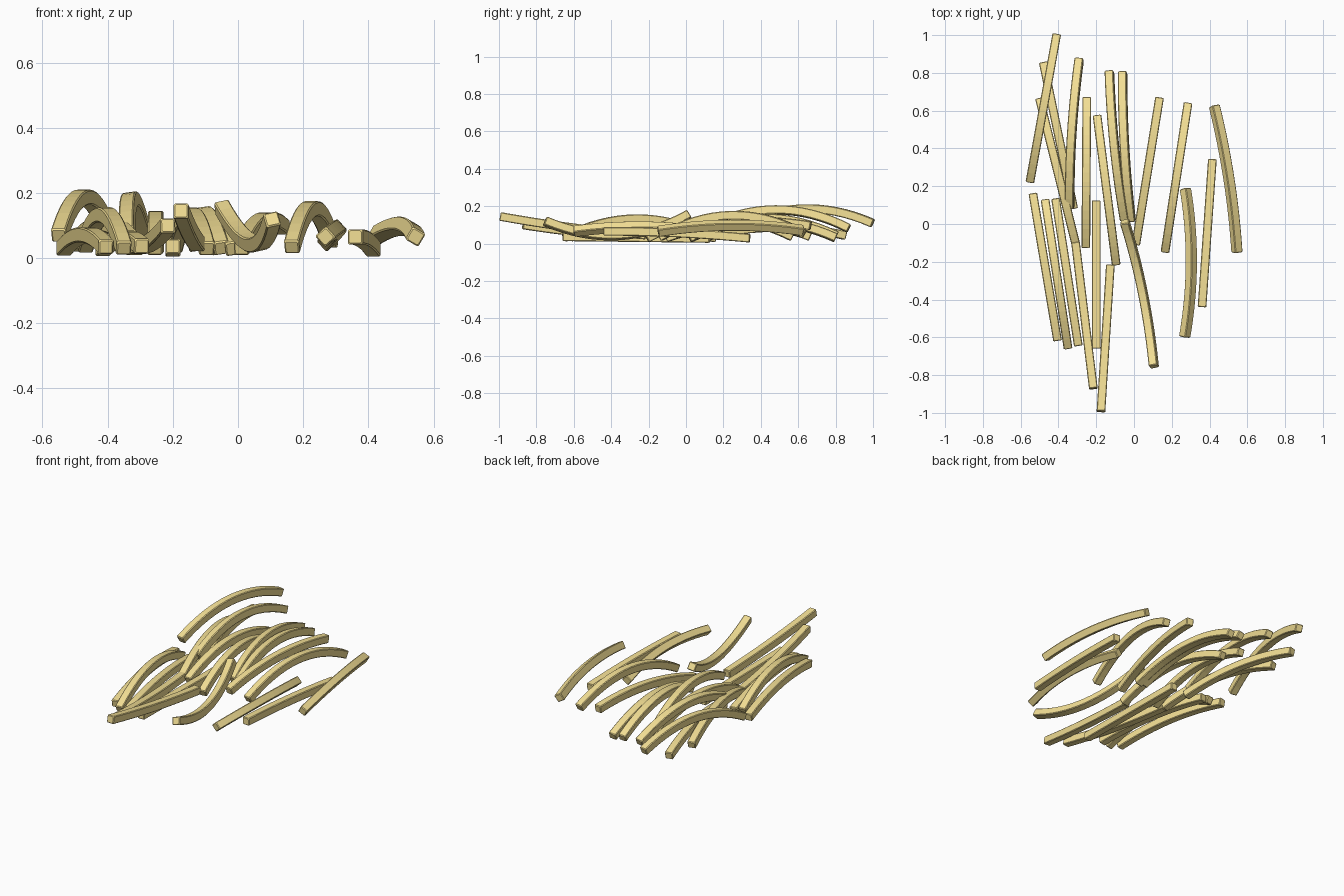
import bpy, bmesh, math
from mathutils import Vector, Matrix

if "Cube" in bpy.data.objects:
    bpy.data.objects.remove(bpy.data.objects["Cube"])

LENGTH, HALF, BEVEL, RINGS = 0.785, 0.023, 0.004, 16

mat = bpy.data.materials.new("fried_yellow")
mat.diffuse_color = (0.90, 0.74, 0.30, 1)
mat.use_nodes = True
mat.node_tree.nodes["Principled BSDF"].inputs["Base Color"].default_value = mat.diffuse_color

# near x, near y, near z, far x, far z, bow height
FRIES = [
    (-0.55, 0.228, 0.068, -0.41, 0.108, 0.098),
    (-0.32, 0.085, 0.03, -0.48, 0.042, 0.05),
    (-0.31, -0.10, 0.03, -0.50, 0.04, 0.07),
    (-0.34, 0.088, 0.075, -0.29, 0.08, 0.103),
    (-0.255, -0.12, 0.029, -0.25, 0.035, 0.09),
    (-0.095, -0.21, 0.028, -0.195, 0.035, 0.10),
    (-0.05, 0.025, 0.03, -0.13, 0.04, 0.10),
    (-0.015, 0.018, 0.028, -0.06, 0.03, 0.09),
    (0.01, -0.105, 0.03, 0.135, 0.095, 0.05),
    (0.165, -0.142, 0.033, 0.285, 0.05, 0.11),
    (0.545, -0.15, 0.065, 0.425, 0.07, 0.035),
    (0.268, -0.598, 0.065, 0.272, 0.05, 0.045),
    (0.36, -0.44, 0.065, 0.415, 0.028, 0.01),
    (0.105, -0.755, 0.12, -0.05, 0.157, -0.097),
    (-0.405, -0.615, 0.034, -0.535, 0.029, 0.04),
    (-0.35, -0.653, 0.03, -0.47, 0.036, 0.10),
    (-0.295, -0.643, 0.036, -0.415, 0.028, 0.03),
    (-0.215, -0.872, 0.10, -0.31, 0.035, -0.015),
    (-0.20, -0.66, 0.036, -0.20, 0.027, 0.0),
    (-0.175, -0.993, 0.145, -0.125, 0.045, -0.01),
]
# sideways lean of the bow in degrees, by fry index
LEAN = {3: -8, 6: -8, 7: -8, 10: 30, 11: 48, 13: -12}


def fry(index, nx, ny, nz, fx, fz, bow):
    """Bowed square bar with chamfered edges and ends."""
    a = Vector((nx, ny, nz))
    dy = math.sqrt(LENGTH ** 2 - (fx - nx) ** 2 - (fz - nz) ** 2)
    chord = Vector((fx - nx, dy, fz - nz))
    axis = chord.normalized()
    side = axis.cross(Vector((0, 0, 1))).normalized()
    turn = Matrix.Rotation(math.radians(LEAN.get(index, 0)), 3, axis)
    side, up = turn @ side, turn @ side.cross(axis)
    e = BEVEL / LENGTH
    stations = [(0, HALF - BEVEL)] + \
        [(e + (1 - 2 * e) * i / RINGS, HALF) for i in range(RINGS + 1)] + \
        [(1, HALF - BEVEL)]
    bm = bmesh.new()
    loops = []
    for t, h in stations:
        centre = a + chord * t + up * (4 * bow * t * (1 - t))
        tangent = (chord + up * (4 * bow * (1 - 2 * t))).normalized()
        normal = side.cross(tangent)
        k = h - BEVEL
        profile = [(h, -k), (h, k), (k, h), (-k, h),
                   (-h, k), (-h, -k), (-k, -h), (k, -h)]
        loops.append([bm.verts.new(centre + side * u + normal * v)
                      for u, v in profile])
    for p, q in zip(loops, loops[1:]):
        for i in range(8):
            j = (i + 1) % 8
            bm.faces.new((p[i], p[j], q[j], q[i]))
    bm.faces.new(loops[0])
    bm.faces.new(loops[-1])
    bmesh.ops.recalc_face_normals(bm, faces=bm.faces)
    mesh = bpy.data.meshes.new("fry")
    bm.to_mesh(mesh)
    bm.free()
    mesh.materials.append(mat)
    obj = bpy.data.objects.new(f"fry_{index + 1:02d}", mesh)
    bpy.context.collection.objects.link(obj)


for n, row in enumerate(FRIES):
    fry(n, *row)
